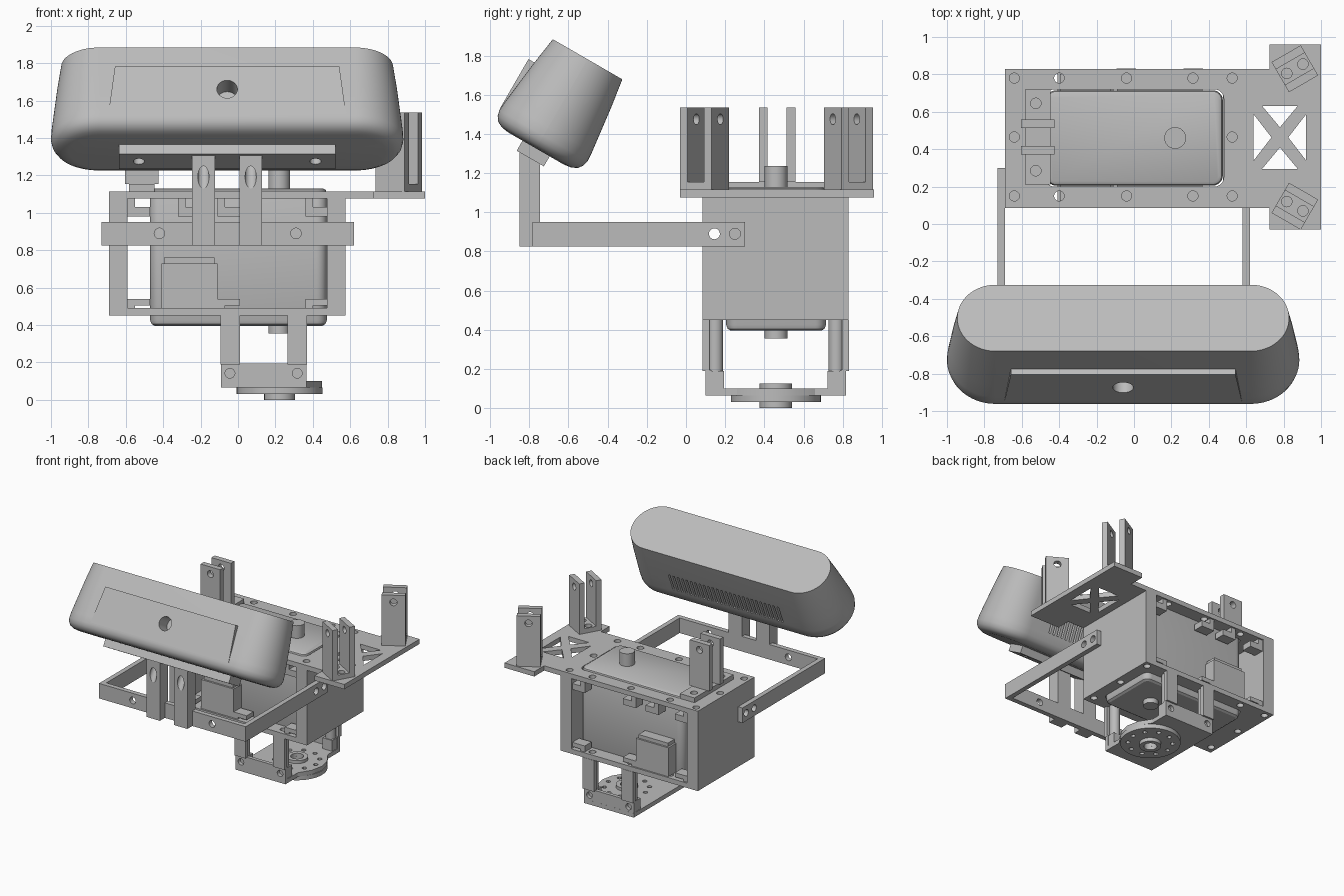
import bpy, bmesh, math
from mathutils import Matrix, Vector

if "Cube" in bpy.data.objects:
    bpy.data.objects.remove(bpy.data.objects["Cube"], do_unlink=True)

grey = bpy.data.materials.new("plain grey")
grey.use_nodes = True
grey.diffuse_color = (0.5, 0.5, 0.5, 1)
grey.node_tree.nodes["Principled BSDF"].inputs["Base Color"].default_value = (0.5, 0.5, 0.5, 1)

PLACE = {"z": lambda u, v, h: (u, v, h), "y": lambda u, v, h: (u, h, v), "x": lambda u, v, h: (h, u, v)}
FLAT = Matrix.Identity(4)


# Shapes: each returns a function that adds a closed solid to a bmesh
def loft(rings, frame=FLAT):
    def add(bm):
        loops = [[bm.verts.new(frame @ Vector(p)) for p in ring] for ring in rings]
        n = len(loops[0])
        faces = [bm.faces.new(loops[0]), bm.faces.new(loops[-1])]
        for a, b in zip(loops, loops[1:]):
            faces += [bm.faces.new((a[i], a[(i + 1) % n], b[(i + 1) % n], b[i])) for i in range(n)]
        bmesh.ops.recalc_face_normals(bm, faces=faces)
    return add


def prism(pts, lo, hi, axis="z", frame=FLAT):
    return loft([[PLACE[axis](u, v, h) for u, v in pts] for h in (lo, hi)], frame)


def box(x0, x1, y0, y1, z0, z1, frame=FLAT):
    return prism([(x0, y0), (x1, y0), (x1, y1), (x0, y1)], z0, z1, "z", frame)


def circle(u, v, r, n=24):
    return [(u + r * math.cos(math.tau * i / n), v + r * math.sin(math.tau * i / n)) for i in range(n)]


def cyl(u, v, r, lo, hi, axis="z", frame=FLAT, n=24):
    return prism(circle(u, v, r, n), lo, hi, axis, frame)


def rounded(x0, x1, y0, y1, r, n=8):
    pts = []
    for k, (x, y) in enumerate([(x1 - r, y1 - r), (x0 + r, y1 - r), (x0 + r, y0 + r), (x1 - r, y0 + r)]):
        for i in range(n + 1):
            a = (k + i / n) * math.pi / 2
            pts.append((x + r * math.cos(a), y + r * math.sin(a)))
    return pts


def mesh_object(name, shapes):
    bm = bmesh.new()
    for add in shapes:
        add(bm)
    mesh = bpy.data.meshes.new(name)
    bm.to_mesh(mesh)
    bm.free()
    ob = bpy.data.objects.new(name, mesh)
    bpy.context.scene.collection.objects.link(ob)
    return ob


parts = []


def part(name, shapes, cuts=()):
    ob = mesh_object(name, shapes)
    ob.data.materials.append(grey)
    if cuts:
        cutter = mesh_object("cutter", cuts)
        mod = ob.modifiers.new("cut", "BOOLEAN")
        mod.operation, mod.solver, mod.object = "DIFFERENCE", "EXACT", cutter
        graph = bpy.context.evaluated_depsgraph_get()
        result = bpy.data.meshes.new_from_object(ob.evaluated_get(graph))
        ob.modifiers.clear()
        ob.data = result
        bpy.data.objects.remove(cutter, do_unlink=True)
    parts.append(ob)
    return ob


# Tilted sensor head, built in a frame whose z is the normal of its flat back
TILT = Matrix.Translation((-0.058, -0.5025, 1.781)) @ Matrix.Rotation(math.radians(-30), 4, "X")


def stadium(depth, grow):
    r = 0.205 + grow
    return [(x, y, -depth) for x, y in rounded(-0.682 - r, 0.682 + r, -r, r, r - 0.0005, 16)]


profile = [(0, 0), (0.15, 0.022), (0.3, 0.04), (0.4, 0.052), (0.45, 0.055),
           (0.48, 0.048), (0.505, 0.03), (0.52, 0), (0.526, -0.04)]
socket = cyl(0, -0.29, 0.055, -0.4, -0.14, "y", TILT)
vents = [box(x - 0.008, x + 0.008, 0.2, 0.4, -0.38, -0.22, TILT) for x in [-0.5 + 0.04 * i for i in range(26)]]
part("sensor_head", [loft([stadium(d, g) for d, g in profile], TILT)], [socket] + vents)
part("mount_panel", [prism([(-0.6, -0.15), (0.6, -0.15), (0.635, -0.44), (-0.635, -0.44)], -0.262, -0.2, "y", TILT)],
     [socket])
part("head_plate", [box(-0.578, 0.578, -0.08, 0.08, -0.585, -0.52, TILT)],
     [cyl(s * 0.472, 0, 0.03, -0.7, -0.4, "z", TILT) for s in (-1, 1)])

# Posts and arm frame that carry the head
for side, x in (("right", -0.185), ("left", 0.068)):
    slope = Matrix.Translation((x, -0.85, 1.19)) @ Matrix.Rotation(math.radians(-30), 4, "X")
    part(side + "_post", [prism([(-0.85, 0.825), (-0.745, 0.825), (-0.745, 1.25), (-0.85, 1.31)],
                                x - 0.061, x + 0.061, "x")],
         [cyl(0, 0, 0.03, -0.2, 0.3, "z", slope)])
part("front_bar", [box(-0.73, 0.62, -0.785, -0.745, 0.825, 0.95)],
     [cyl(x, 0.89, 0.028, -0.9, -0.6, "y") for x in (-0.42, 0.31)])
for side, x in (("right", -0.71), ("left", 0.6)):
    part(side + "_rail", [box(x - 0.02, x + 0.02, -0.745, 0.3, 0.825, 0.95)],
         [cyl(y, 0.89, 0.028, x - 0.1, x + 0.1, "x") for y in (0.145, 0.25)])

# Housing walls
for side, x in (("right", -0.64), ("left", 0.525)):
    part(side + "_wall", [box(x - 0.05, x + 0.05, 0.085, 0.83, 0.49, 1.075)],
         [cyl(0.145, 0.89, 0.028, x - 0.1, x + 0.1, "x")])

# Top and bottom plates with bolt holes, servo opening and trussed extension
spots = [(x, y) for x in (-0.64, -0.4, -0.04, 0.315, 0.525) for y in (0.15, 0.78)]
spots += [(-0.64, 0.465), (0.525, 0.465)]
opening = rounded(-0.475, 0.48, 0.2, 0.72, 0.05)
cx, cy, w, h, b = 0.78, 0.463, 0.14, 0.168, 0.045
truss = []
for s in (-1, 1):
    truss.append([(cx - w + b, cy + s * h), (cx + w - b, cy + s * h), (cx, cy + s * b * 1.2)])
    truss.append([(cx + s * w, cy - h + b), (cx + s * w, cy + h - b), (cx + s * b, cy)])
outline = [(-0.69, 0.085), (0.725, 0.085), (0.725, -0.03), (1, -0.03),
           (1, 0.96), (0.725, 0.96), (0.725, 0.83), (-0.69, 0.83)]
part("top_plate", [prism(outline, 1.075, 1.115)],
     [cyl(x, y, 0.027, 1, 1.2) for x, y in spots] + [prism(p, 1, 1.2) for p in truss + [opening]])
part("bottom_plate", [box(-0.69, 0.575, 0.085, 0.83, 0.45, 0.49)],
     [cyl(x, y, 0.027, 0.4, 0.6) for x, y in spots] + [prism(opening, 0.4, 0.6)])

# Servo with shaft and connector boxes
servo = [loft([[(x, y, z) for x, y in rounded(-0.47 + i, 0.475 - i, 0.205 + i, 0.715 - i, 0.055 - i)]
               for z, i in ((0.395, 0.025), (0.405, 0.008), (0.425, 0), (1.105, 0), (1.122, 0.006), (1.13, 0.02))])]
part("servo_body", servo)
part("servo_shaft", [cyl(0.22, 0.46, 0.058, 0.355, 1.235, n=32)])


def flip(y):
    return 0.9175 - y


for end, f in (("front", lambda y: y), ("back", flip)):
    part(end + "_connector", [box(-0.41, -0.11, f(0.1), f(0.21), 0.49, 0.73),
                              box(-0.395, -0.125, f(0.115), f(0.21), 0.73, 0.76)])
    # Clips hanging from the top plate and standing on the bottom plate
    clips = []
    for x in (-0.53, -0.26, -0.05, 0.42):
        for lip, plate in (((0.98, 1.03), (1.03, 1.075)), ((0.505, 0.54), (0.49, 0.505))):
            clips.append(box(x - 0.06, x + 0.06, f(0.1), f(0.19), *lip))
            clips.append(box(x - 0.06, x - 0.02, f(0.1), f(0.19), *plate))
    part(end + "_clips", clips)

    # Legs down to the output bracket
    for side, x in (("right", -0.042), ("left", 0.317)):
        part(f"{end}_{side}_leg", [box(x - 0.052, x + 0.052, f(0.085), f(0.12), 0.19, 0.45),
                                   cyl(x, f(0.15), 0.04, 0.19, 0.45, n=16),
                                   box(x - 0.045, x + 0.045, f(0.13), f(0.195), 0.1, 0.19)])
    part(end + "_flange", [box(-0.092, 0.367, f(0.1), f(0.13), 0.1, 0.195)],
         [cyl(x, 0.142, 0.026, f(0.0), f(0.2), "y") for x in (-0.043, 0.317)])

# Output bracket and disc
ox, oy = 0.223, 0.459
ring = [cyl(x, y, 0.018, -0.1, 0.2, n=12) for x, y in circle(ox, oy, 0.17, 10)]
bore = cyl(ox, oy, 0.05, -0.1, 0.2)
part("bracket_plate", [prism([(-0.092, 0.1), (0.367, 0.1), (0.367, 0.26), (0.43, 0.36), (0.45, 0.459),
                              (0.43, 0.558), (0.367, 0.658), (0.367, 0.818), (-0.092, 0.818)], 0.065, 0.1)],
     ring + [bore])
part("output_disc", [cyl(ox, oy, 0.23, 0.03, 0.0649, n=48)], ring + [bore])
part("lower_hub", [cyl(ox, oy, 0.083, 0, 0.0299, n=32)], [bore])
part("upper_hub", [cyl(ox, oy, 0.083, 0.1001, 0.125, n=32)], [bore])


# Clevises on the top plate: a base with holes and two drilled uprights
def clevis(name, x, y, angle, half_x, half_y, holes):
    frame = Matrix.Translation((x, y, 0)) @ Matrix.Rotation(math.radians(angle), 4, "Z")
    part(name + "_base", [box(-half_x, half_x, -half_y, half_y, 1.115, 1.155, frame)],
         [cyl(u, v, 0.028, 1, 1.3, "z", frame) for u, v in holes])
    part(name + "_uprights", [box(-0.09, 0.09, s * 0.048, s * 0.093, 1.155, 1.535, frame) for s in (-1, 1)],
         [cyl(0, 1.475, 0.028, -0.2, 0.2, "y", frame)])


clevis("right_clevis", -0.515, 0.465, 0, 0.068, 0.255, [(-0.01, -0.18), (-0.01, 0.18)])
for name, y, angle in (("front_left_clevis", 0.095, -30), ("back_left_clevis", 0.83, 30)):
    clevis(name, 0.86, y, angle, 0.09, 0.093, [(-0.05, 0), (0.05, 0)])

# Smooth curved faces, keep edges sharp
bpy.ops.object.select_all(action="DESELECT")
for ob in parts:
    ob.select_set(True)
bpy.context.view_layer.objects.active = parts[0]
bpy.ops.object.shade_smooth_by_angle(angle=math.radians(30))
